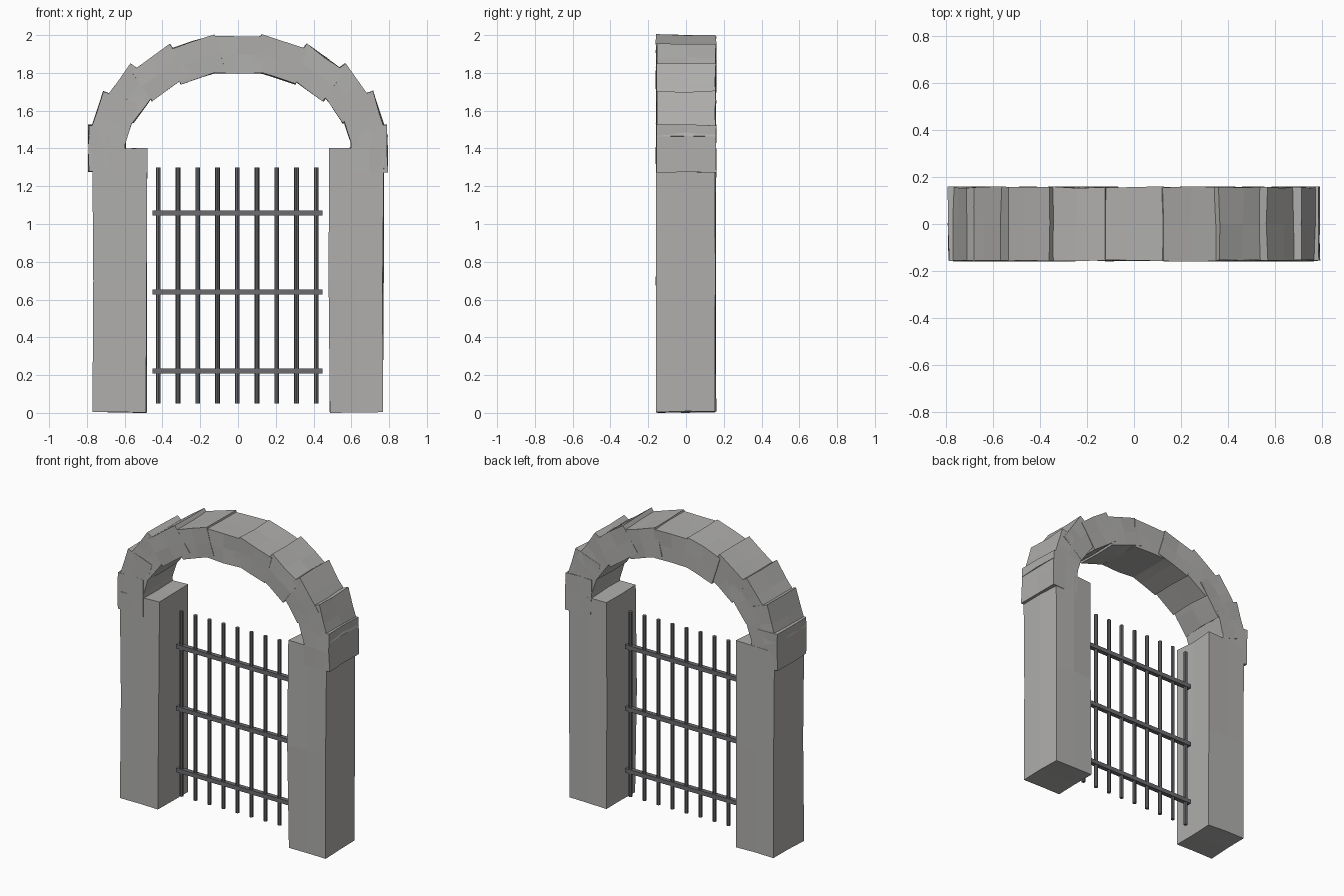
import bpy, bmesh, math, random
from mathutils import Matrix, Vector

if "Cube" in bpy.data.objects:
    bpy.data.objects.remove(bpy.data.objects["Cube"])

random.seed(4)


def material(name, rgb):
    mat = bpy.data.materials.new(name)
    mat.diffuse_color = (*rgb, 1)
    return mat


stone = material("stone", (0.25, 0.245, 0.24))
stone.diffuse_color = (0.43, 0.425, 0.415, 1)
iron = material("iron", (0.15, 0.15, 0.16))


def finish(bm, name, mat):
    bmesh.ops.recalc_face_normals(bm, faces=bm.faces)
    mesh = bpy.data.meshes.new(name)
    bm.to_mesh(mesh)
    bm.free()
    mesh.materials.append(mat)
    obj = bpy.data.objects.new(name, mesh)
    bpy.context.collection.objects.link(obj)
    return obj


def box(name, center, size, mat, angle=0.0, rough=0.0):
    """Box turned about y; rough > 0 subdivides it and chips the surface."""
    bm = bmesh.new()
    bmesh.ops.create_cube(bm, size=1.0)
    bmesh.ops.scale(bm, vec=size, verts=bm.verts)
    if rough:
        bmesh.ops.subdivide_edges(bm, edges=bm.edges[:], cuts=1, use_grid_fill=True)
        for v in bm.verts:
            v.co += Vector([random.uniform(-rough, rough) for _ in range(3)])
    bm.transform(Matrix.Translation(center) @ Matrix.Rotation(angle, 4, 'Y'))
    return finish(bm, name, mat)


# Stone pillars
for side, label in ((-1, "left"), (1, "right")):
    box(f"{label}_pillar", (side * 0.626, 0, 0.7025), (0.284, 0.312, 1.395), stone, rough=0.005)

# Arch of overlapping stone blocks set along a half ellipse
for i in range(11):
    a = math.radians(18 * i)
    center = (0.694 * math.cos(a), 0, 1.4 + 0.496 * math.sin(a))
    box(f"arch_stone_{i + 1}", center, (0.194, 0.314, 0.25), stone, angle=-a, rough=0.004)

# Upright iron bars
for i in range(9):
    bm = bmesh.new()
    bmesh.ops.create_cone(bm, cap_ends=True, segments=8, radius1=0.0125,
                          radius2=0.0125, depth=1.25)
    bm.transform(Matrix.Translation((-0.422 + 0.1046 * i, 0, 0.675)))
    finish(bm, f"gate_bar_{i + 1}", iron)

# Horizontal rails
for i, z in enumerate((0.222, 0.64, 1.058)):
    box(f"gate_rail_{i + 1}", (-0.003, 0, z), (0.9, 0.03, 0.028), iron)

for m in bpy.data.materials:
    if m.users and not m.is_grease_pencil:
        m.use_nodes = True
        m.node_tree.nodes["Principled BSDF"].inputs["Base Color"].default_value = m.diffuse_color
